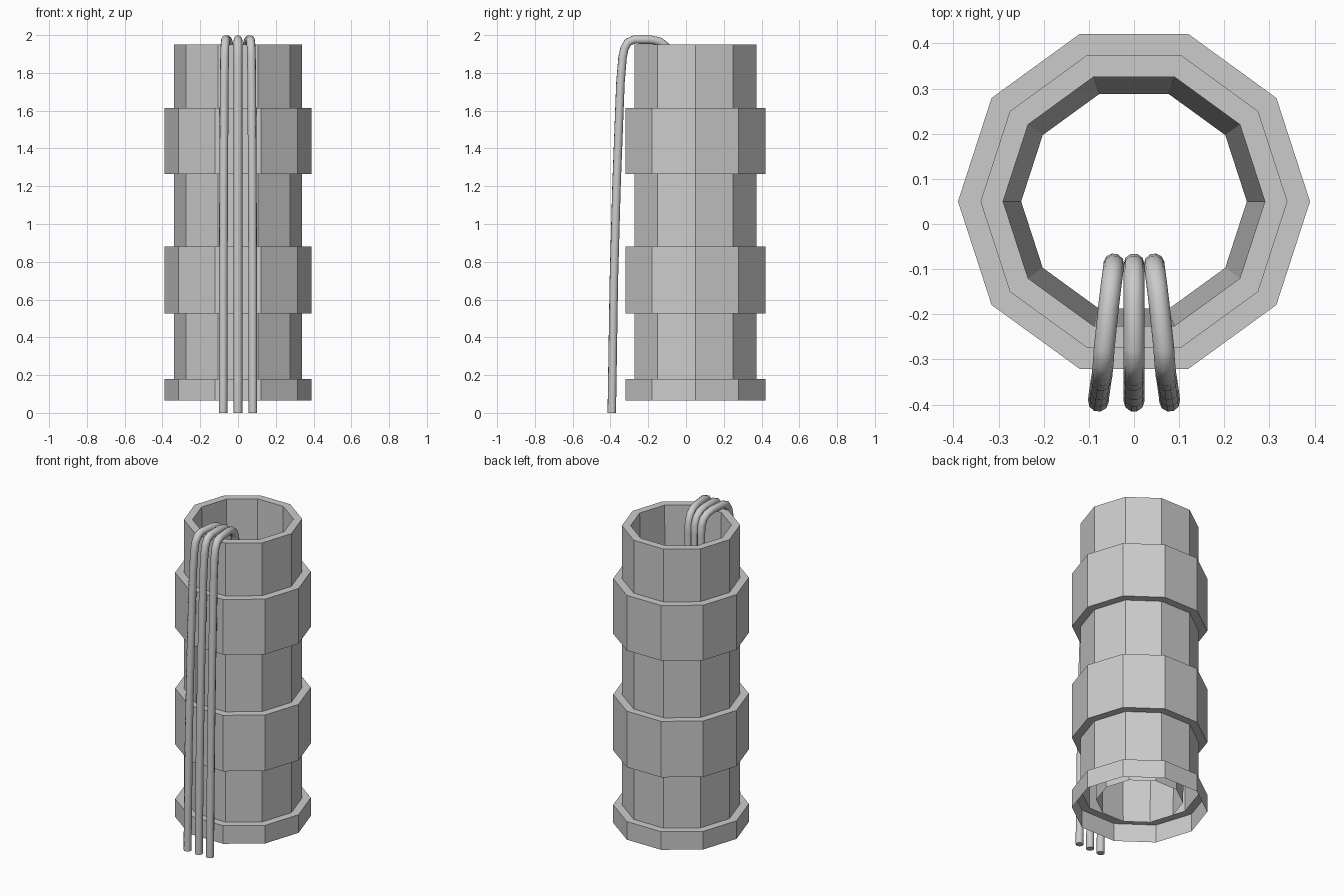
import bpy, bmesh
from math import pi, cos, sin

if "Cube" in bpy.data.objects:
    bpy.data.objects.remove(bpy.data.objects["Cube"])

SIDES = 10
CENTRE_Y = 0.05


def lathe(name, profile):
    """Spin an open (radius, z) profile into a faceted ten-sided shell."""
    bm = bmesh.new()
    rings = []
    for r, z in profile:
        rings.append([bm.verts.new((r * cos(2 * pi * i / SIDES),
                                    CENTRE_Y + r * sin(2 * pi * i / SIDES), z))
                      for i in range(SIDES)])
    for a, b in zip(rings, rings[1:]):
        for i in range(SIDES):
            j = (i + 1) % SIDES
            bm.faces.new((a[i], a[j], b[j], b[i]))
    me = bpy.data.meshes.new(name)
    bm.to_mesh(me)
    bm.free()
    ob = bpy.data.objects.new(name, me)
    bpy.context.collection.objects.link(ob)
    return ob


def cable(name, side, path):
    """Round tube along a path of (x spread, y, z) points."""
    cu = bpy.data.curves.new(name, 'CURVE')
    cu.dimensions = '3D'
    cu.bevel_depth = 0.023
    cu.bevel_resolution = 3
    cu.use_fill_caps = True
    sp = cu.splines.new('POLY')
    sp.points.add(len(path) - 1)
    for p, (x, y, z) in zip(sp.points, path):
        p.co = (side * x, y, z, 1)
    sp.use_smooth = True
    ob = bpy.data.objects.new(name, cu)
    bpy.context.collection.objects.link(ob)


# Hollow body: outer wall with three raised bands, rim, tapering inner wall
BODY, BAND = 0.34, 0.39
profile = [(BAND, 0.065), (BAND, 0.18), (BODY, 0.18)]
for low, high in ((0.525, 0.88), (1.265, 1.615)):
    profile += [(BODY, low), (BAND, low), (BAND, high), (BODY, high)]
profile += [(BODY, 1.95), (0.29, 1.95), (0.25, 0.12)]
lathe("banded_tube", profile)

# Three cables hung over the front rim
path = [(0.079, -0.393, 0.0), (0.078, -0.382, 0.7), (0.076, -0.368, 1.2),
        (0.073, -0.347, 1.75), (0.071, -0.336, 1.88), (0.070, -0.326, 1.93),
        (0.068, -0.307, 1.962), (0.066, -0.275, 1.976), (0.056, -0.18, 1.975),
        (0.051, -0.138, 1.965), (0.047, -0.108, 1.942), (0.045, -0.092, 1.905),
        (0.045, -0.088, 1.85), (0.045, -0.088, 1.05)]
for label, side in (("left", -1), ("middle", 0), ("right", 1)):
    cable(label + "_cable", side, path)
